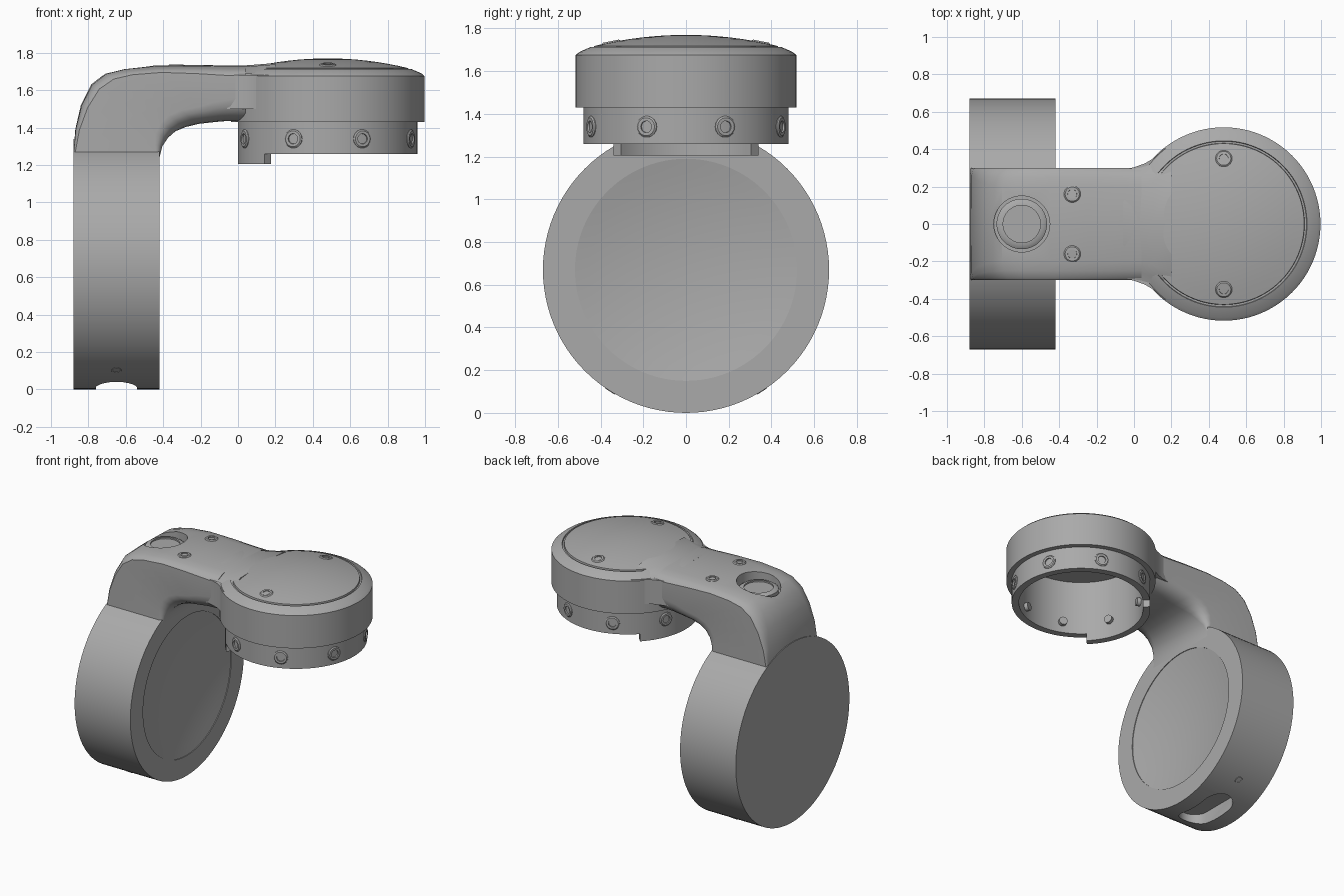
import bpy, bmesh, math
from math import cos, sin, pi, radians
from mathutils import Matrix, Vector

if "Cube" in bpy.data.objects:
    bpy.data.objects.remove(bpy.data.objects["Cube"])

grey = bpy.data.materials.new("plain grey")
grey.use_nodes = True
COLOUR = (0.4, 0.4, 0.4, 1)
grey.diffuse_color = COLOUR
grey.node_tree.nodes["Principled BSDF"].inputs["Base Color"].default_value = COLOUR

HEAD_X, DRUM_X, DRUM_R = 0.48, -0.65, 0.67


def shade(ob):
    bpy.ops.object.select_all(action='DESELECT')
    ob.select_set(True)
    bpy.context.view_layer.objects.active = ob
    bpy.ops.object.shade_smooth_by_angle(angle=radians(30))


def finish(bm, name, matrix=Matrix()):
    bmesh.ops.remove_doubles(bm, verts=bm.verts, dist=1e-5)
    bmesh.ops.recalc_face_normals(bm, faces=bm.faces)
    bm.transform(matrix)
    mesh = bpy.data.meshes.new(name)
    bm.to_mesh(mesh)
    bm.free()
    mesh.materials.append(grey)
    ob = bpy.data.objects.new(name, mesh)
    bpy.context.collection.objects.link(ob)
    shade(ob)
    return ob


def lathe(name, profile, matrix=Matrix(), start=0, sweep=2 * pi, steps=96, closed=False):
    """Spin an (r, z) profile about z."""
    bm = bmesh.new()
    verts = [bm.verts.new((r * cos(start), r * sin(start), z)) for r, z in profile]
    pairs = list(zip(verts, verts[1:])) + ([(verts[-1], verts[0])] if closed else [])
    edges = [bm.edges.new(p) for p in pairs]
    bmesh.ops.spin(bm, geom=verts + edges, cent=(0, 0, 0), axis=(0, 0, 1),
                   angle=sweep, steps=steps)
    if sweep < 6:
        bmesh.ops.remove_doubles(bm, verts=bm.verts, dist=1e-5)
        bmesh.ops.holes_fill(bm, edges=bm.edges, sides=0)
    return finish(bm, name, matrix)


def loft(name, sections):
    bm = bmesh.new()
    rings = [[bm.verts.new(p) for p in s] for s in sections]
    n = len(rings[0])
    for a, b in zip(rings, rings[1:]):
        for i in range(n):
            j = (i + 1) % n
            bm.faces.new((a[i], a[j], b[j], b[i]))
    bm.faces.new(rings[0])
    bm.faces.new(rings[-1])
    return finish(bm, name)


def cut(target, cutter):
    mod = target.modifiers.new("cut", 'BOOLEAN')
    mod.operation, mod.solver, mod.object = 'DIFFERENCE', 'EXACT', cutter
    bpy.context.view_layer.objects.active = target
    bpy.ops.object.modifier_apply(modifier=mod.name)
    bpy.data.objects.remove(cutter)
    shade(target)


def screw(name, place, direction, r=0.045, depth=0.05):
    """Round head with a raised rim, a socket and a shaft."""
    rot = Vector(direction).to_track_quat('Z', 'Y').to_matrix().to_4x4()
    m = Matrix.Translation(place) @ rot
    lathe(name, [(0, -depth), (r * 0.6, -depth), (r * 0.6, -0.03), (r, -0.03), (r, 0.0),
                 (r * 0.85, 0.006), (r * 0.55, 0.006), (r * 0.5, -0.02), (0, -0.02)],
          m, steps=18)


# drum with a shallow dished front
dish = [(0.52 * k / 8, -0.48 + 0.055 * (k / 8) ** 2) for k in range(9)]
to_x = Matrix.Translation((0, 0, DRUM_R)) @ Matrix.Rotation(pi / 2, 4, 'Y')
drum = lathe("drum", dish + [(0.52, -0.42), (DRUM_R, -0.42),
                             (DRUM_R, -0.88), (0, -0.88)], to_x)

# cable slot under the drum
slot = loft("slot_cutter", [[(DRUM_X + 0.11 * cos(a), 0.12 * (1 if sin(a) > 0 else -1)
                              + 0.11 * sin(a), z)
                             for a in [2 * pi * (k + 0.5) / 24 for k in range(24)]]
                            for z in (-0.1, 0.1)])
cut(drum, slot)
for side in (-1, 1):
    a = radians(32) * side
    d = Vector((0, sin(a), -cos(a)))
    screw("drum_screw", Vector((DRUM_X, 0, DRUM_R)) + d * (DRUM_R - 0.004), d, 0.03)

# bent arm: outer and inner points of each cross-section, then underside rounding
stations = [
    ((-0.88, 1.21), (-0.42, 1.2), 0.01), ((-0.88, 1.26), (-0.42, 1.24), 0.015),
    ((-0.87, 1.39), (-0.405, 1.3), 0.04), ((-0.84, 1.52), (-0.375, 1.345), 0.07),
    ((-0.785, 1.63), (-0.335, 1.38), 0.09), ((-0.71, 1.69), (-0.28, 1.403), 0.11),
    ((-0.61, 1.715), (-0.21, 1.42), 0.12), ((-0.45, 1.732), (-0.12, 1.43), 0.12),
    ((-0.25, 1.735), (-0.06, 1.435), 0.12), ((-0.05, 1.732), (0.0, 1.435), 0.12),
    ((0.04, 1.732), (0.04, 1.435), 0.12)]


def arm_section(outer, inner, rnd):
    o, i = Vector(outer), Vector(inner)
    length = (i - o).length
    top = min(1, rnd / 0.1)
    half = [(0.3 - w * top, d * top) for w, d in
            [(0.1, 0.006), (0.05, 0.02), (0.015, 0.035), (0, 0.055)]]
    half += [(0.3 - rnd * (1 - cos(t)), length - rnd * (1 - sin(t)))
             for t in [k * pi / 10 for k in range(6)]]
    loop = half + [(-y, d) for y, d in reversed(half)] + [(0, 0)]
    pts = [(o.lerp(i, d / length), y) for y, d in loop]
    return [(p.x, y, p.y) for p, y in pts]


arm = loft("arm", [arm_section(*s) for s in stations])

# shallow round recess on the bend, nearly filled by a plug
at_bend = Matrix.Translation((-0.6, 0, 0))
cut(arm, lathe("recess_cutter", [(0, 1.64), (0.15, 1.64), (0.15, 1.9), (0, 1.9)],
               at_bend, steps=40))
lathe("recess_plug", [(0, 1.63), (0.135, 1.63), (0.135, 1.67), (0.12, 1.68),
                      (0.1, 1.682), (0.1, 1.672), (0, 1.672)], at_bend, steps=40)

# curved webs joining the arm to the head, kept clear of the hollow ring
for side in (-1, 1):
    web = [(-0.06, 0.29), (0.0, 0.303), (0.06, 0.325), (0.11, 0.355), (0.16, 0.4),
           (0.3, 0.46), (0.17, 0.35), (0.09, 0.26), (0.05, 0.2), (-0.06, 0.2)]
    loft("neck_web", [[(x, y * side, z) for x, y in web] for z in (1.5, 1.682)])

# lid neck running from the arm top into the domed lid
loft("lid_neck", [[(x, -w - 0.1, 1.688), (x, -w - 0.06, 1.702), (x, -w, top - 0.007),
                   (x, 0, top), (x, w, top - 0.007), (x, w + 0.06, 1.702),
                   (x, w + 0.1, 1.688)]
                  for x, w, top in [(-0.06, 0.19, 1.733), (0.03, 0.2, 1.732),
                                    (0.1, 0.22, 1.737), (0.2, 0.26, 1.745)]])

# head: domed lid, rim and hollow stepped ring, open below
at_head = Matrix.Translation((HEAD_X, 0, 0))
dome = [(0.43 * k / 8, 1.77 - 0.052 * (k / 8) ** 2) for k in range(9)]
lathe("head", dome + [(0.432, 1.705), (0.442, 1.705), (0.445, 1.714), (0.5, 1.69),
                      (0.517, 1.675), (0.517, 1.43), (0.48, 1.43), (0.48, 1.26),
                      (0.43, 1.26), (0.43, 1.67), (0, 1.67)], at_head)

# lip hanging below the ring on the arm side
lathe("ring_lip", [(0.43, 1.28), (0.48, 1.28), (0.48, 1.205), (0.43, 1.205)], at_head,
      start=radians(135), sweep=radians(90), steps=24, closed=True)

# clamp screws through the ring
for k in range(8):
    a = radians(22.5 + 45 * k)
    d = Vector((cos(a), sin(a), 0))
    screw("clamp_screw", Vector((HEAD_X, 0, 1.34)) + d * 0.482, d, 0.05, 0.08)

# lid screws
for side in (-1, 1):
    screw("lid_screw", (HEAD_X, 0.35 * side, 1.735), (0, 0.2 * side, 1))
    screw("arm_screw", (-0.33, 0.16 * side, 1.731), (0, 0, 1))
